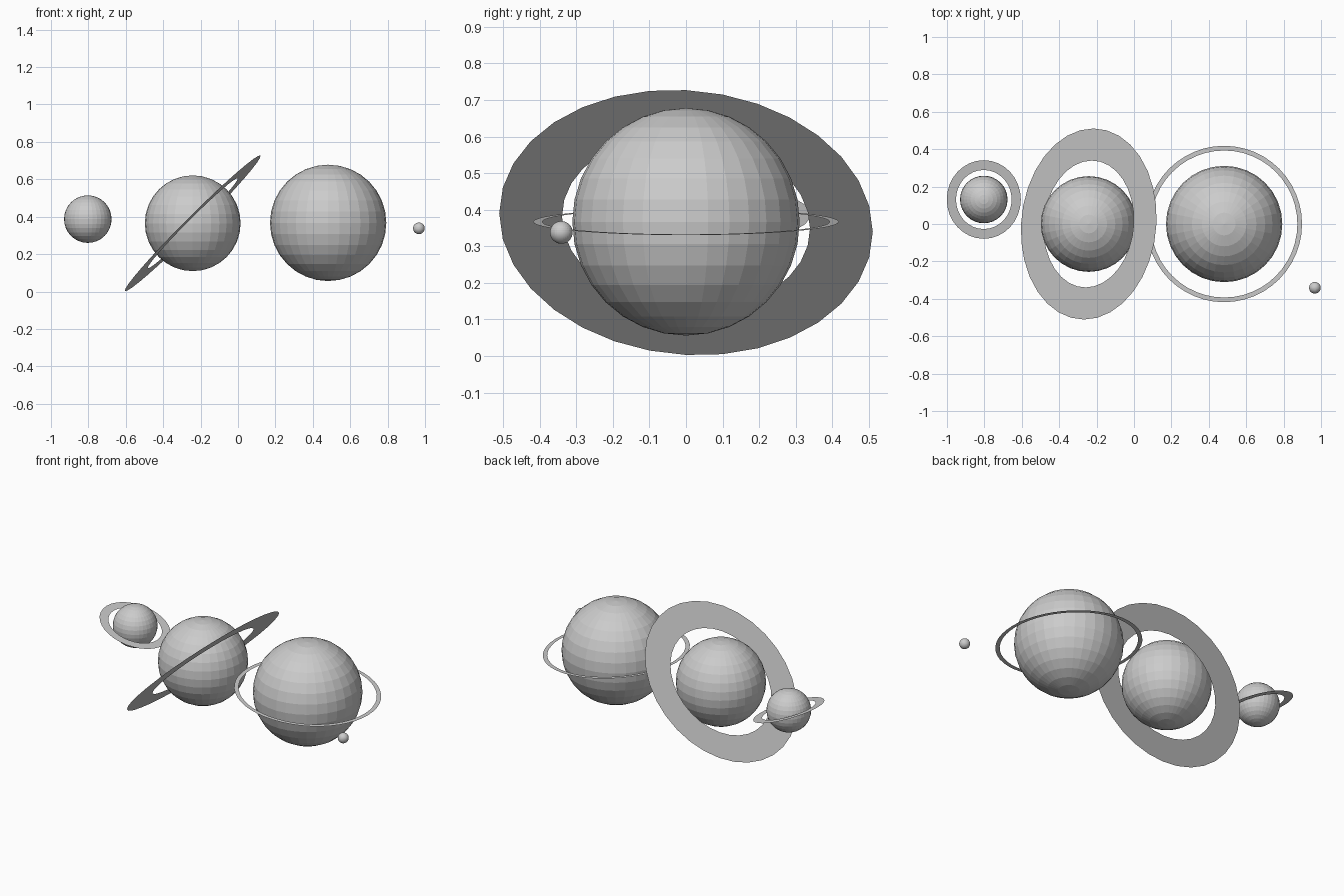
import bpy, bmesh, math

if "Cube" in bpy.data.objects:
    bpy.data.objects.remove(bpy.data.objects["Cube"])

# One flat grey for the whole model
grey = bpy.data.materials.new("light_grey")
grey.diffuse_color = (0.6, 0.6, 0.6, 1)
grey.use_nodes = True
grey.node_tree.nodes["Principled BSDF"].inputs["Base Color"].default_value = grey.diffuse_color


def finish(name, bm, centre, tilt=(0, 0, 0)):
    mesh = bpy.data.meshes.new(name)
    bm.to_mesh(mesh)
    bm.free()
    mesh.materials.append(grey)
    obj = bpy.data.objects.new(name, mesh)
    obj.location = centre
    obj.rotation_euler = [math.radians(a) for a in tilt]
    bpy.context.collection.objects.link(obj)
    return obj


def ball(name, centre, radius):
    bm = bmesh.new()
    bmesh.ops.create_uvsphere(bm, u_segments=32, v_segments=16, radius=radius)
    return finish(name, bm, centre)


def ring(name, centre, inner, outer, tilt, sides=32):
    # Flat paper-thin annulus made of quads
    bm = bmesh.new()
    loops = []
    for r in (inner, outer):
        loops.append([bm.verts.new((r * math.cos(math.tau * i / sides),
                                    r * math.sin(math.tau * i / sides), 0))
                      for i in range(sides)])
    a, b = loops
    for i in range(sides):
        j = (i + 1) % sides
        bm.faces.new((a[i], b[i], b[j], a[j]))
    return finish(name, bm, centre, tilt)


# Small planet on the left
small = (-0.803, 0.131, 0.387)
ball("small_planet", small, 0.127)
ring("small_planet_ring", small, 0.158, 0.21, (0, 19.5, 0))

# Middle planet with the wide steep ring
middle = (-0.242, 0, 0.365)
ball("middle_planet", middle, 0.256)
ring("middle_planet_ring", middle, 0.34, 0.512, (-4, -45, 0))

# Large planet with the narrow ring, and its moon
large = (0.482, 0, 0.367)
ball("large_planet", large, 0.311)
ring("large_planet_ring", large, 0.393, 0.418, (0, 5, 0), 48)
ball("moon", (0.967, -0.341, 0.338), 0.031)
